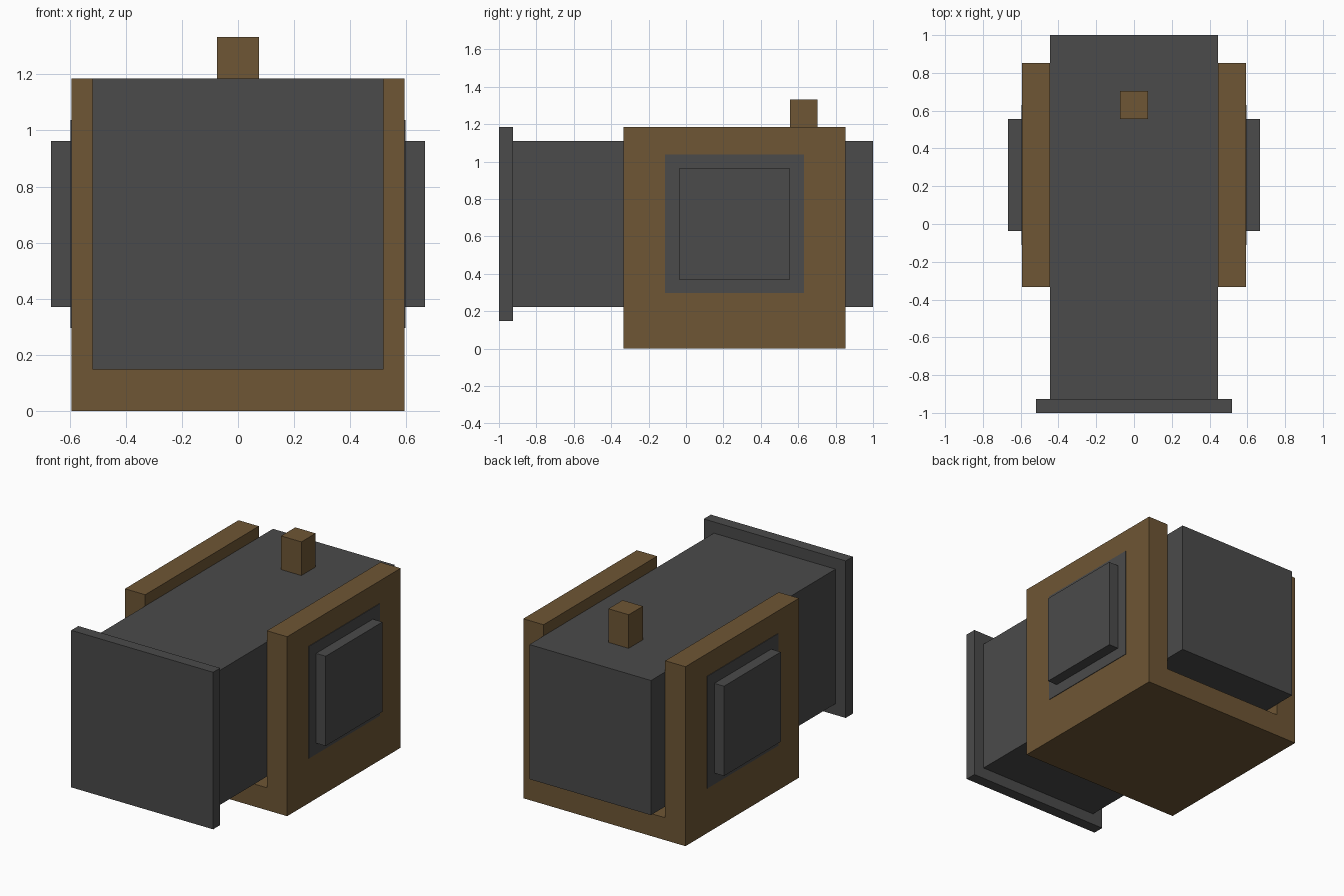
import bpy
import bmesh

if "Cube" in bpy.data.objects:
    bpy.data.objects.remove(bpy.data.objects["Cube"])

U = 2 / 27  # grid unit: the whole model is 27 units long


def material(name, rgb):
    m = bpy.data.materials.new(name)
    m.diffuse_color = (*rgb, 1)
    m.use_nodes = True
    m.node_tree.nodes["Principled BSDF"].inputs["Base Color"].default_value = m.diffuse_color
    return m


GREY = material("dark grey", (0.069, 0.069, 0.069))
BROWN = material("wood brown", (0.156, 0.093, 0.035))


def prism(name, profile, y0, y1, mat):
    """Extrude an x-z profile (in grid units) along y."""
    bm = bmesh.new()
    face = bm.faces.new([bm.verts.new((x * U, y0 * U, z * U)) for x, z in profile])
    out = bmesh.ops.extrude_face_region(bm, geom=[face])["geom"]
    verts = [v for v in out if isinstance(v, bmesh.types.BMVert)]
    bmesh.ops.translate(bm, verts=verts, vec=(0, (y1 - y0) * U, 0))
    bmesh.ops.recalc_face_normals(bm, faces=bm.faces[:])
    mesh = bpy.data.meshes.new(name)
    bm.to_mesh(mesh)
    bm.free()
    mesh.materials.append(mat)
    obj = bpy.data.objects.new(name, mesh)
    bpy.context.collection.objects.link(obj)
    return obj


def box(name, x0, x1, y0, y1, z0, z1, mat):
    return prism(name, [(x0, z0), (x1, z0), (x1, z1), (x0, z1)], y0, y1, mat)


# U-shaped wooden cradle
prism("cradle", [(-8, 0), (8, 0), (8, 16), (6, 16), (6, 2), (-6, 2), (-6, 16), (-8, 16)],
      -4.5, 11.5, BROWN)

# Long body, wide front plate and the post on top
box("body", -6, 6, -12.5, 13.5, 3, 15, GREY)
box("front_plate", -7, 7, -13.5, -12.5, 2, 16, GREY)
box("top_post", -1, 1, 7.5, 9.5, 15, 18, BROWN)

# Raised side blocks, each on a thin dark painted patch
for side, s in (("right", 1), ("left", -1)):
    block = sorted((s * 8, s * 9))
    patch = sorted((s * 7.98, s * 8.05))
    box(side + "_side_block", *block, -0.5, 7.5, 5, 13, GREY)
    box(side + "_side_patch", *patch, -1.5, 8.5, 4, 14, GREY)
